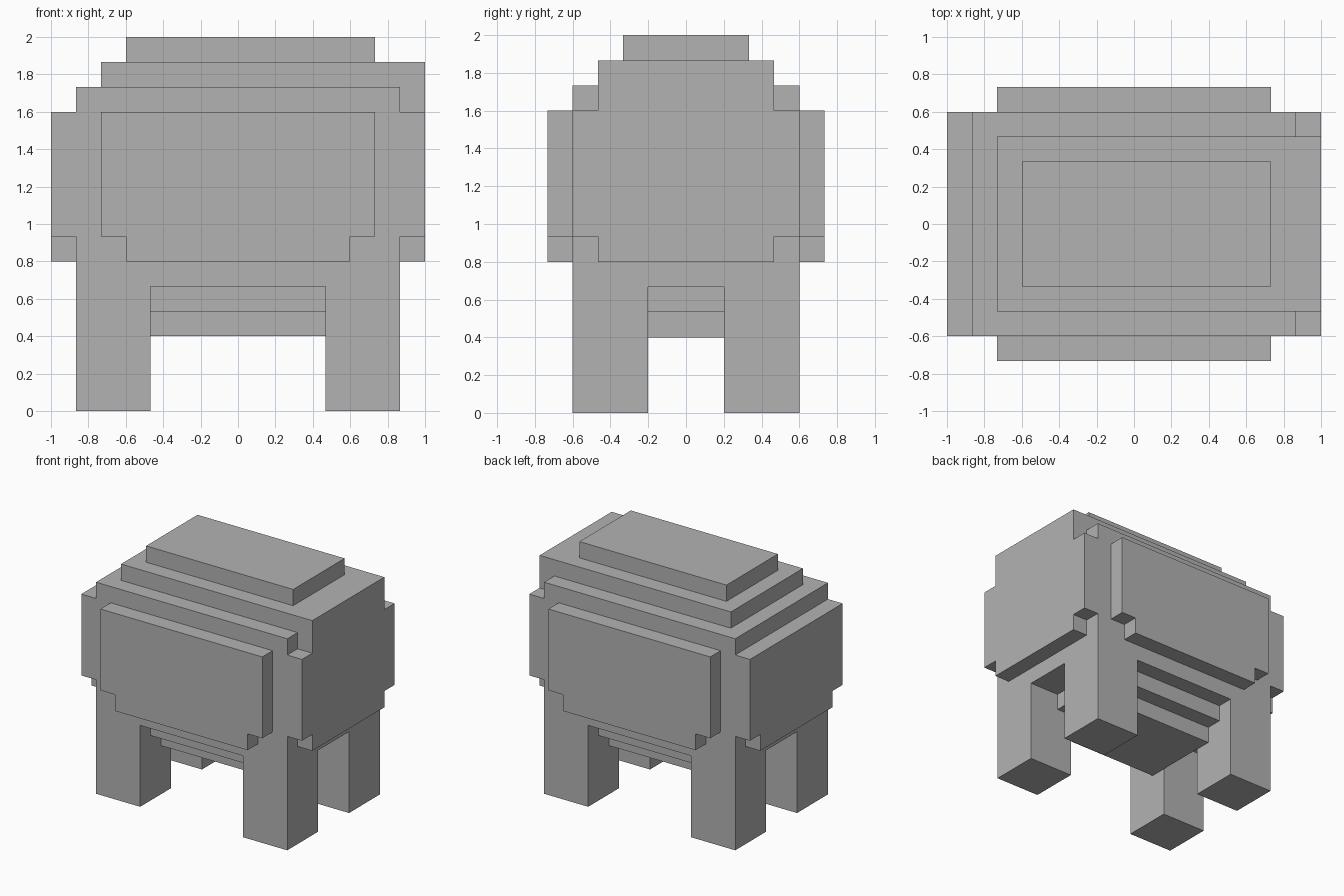
import bpy
import bmesh
from mathutils import Vector

cube = bpy.data.objects.get("Cube")
if cube:
    bpy.data.objects.remove(cube, do_unlink=True)

U = 2 / 15  # one block of the grid

grey = bpy.data.materials.new("plain grey")
grey.use_nodes = True
COLOUR = (0.45, 0.45, 0.45, 1)
grey.diffuse_color = COLOUR
grey.node_tree.nodes["Principled BSDF"].inputs["Base Color"].default_value = COLOUR


def slab(name, outline, axis, start, end):
    """Extrude an outline (other horizontal axis or x, then y/z) along an axis, in blocks."""
    def place(a, b):
        co = {"x": (start, a, b), "y": (a, start, b), "z": (a, b, start)}[axis]
        return Vector(co) * U
    bm = bmesh.new()
    face = bm.faces.new([bm.verts.new(place(a, b)) for a, b in outline])
    push = Vector([float(axis == k) for k in "xyz"]) * (end - start) * U
    grown = bmesh.ops.extrude_face_region(bm, geom=[face], use_keep_orig=True)
    moved = [v for v in grown["geom"] if isinstance(v, bmesh.types.BMVert)]
    bmesh.ops.translate(bm, verts=moved, vec=push)
    bmesh.ops.recalc_face_normals(bm, faces=bm.faces)
    mesh = bpy.data.meshes.new(name)
    bm.to_mesh(mesh)
    bm.free()
    mesh.materials.append(grey)
    obj = bpy.data.objects.new(name, mesh)
    bpy.context.collection.objects.link(obj)
    return obj


def block(name, left, right, half_depth, bottom, top, mid_y=0):
    """Box between two x values, centred on mid_y."""
    near, far = mid_y - half_depth, mid_y + half_depth
    outline = [(left, near), (right, near), (right, far), (left, far)]
    return slab(name, outline, "z", bottom, top)


def panel_outline(half, raised=False):
    """Panel shape with notched lower corners, and a raised middle if asked."""
    inner = half - 1
    side = [(inner, 6), (inner, 7), (half, 7), (half, 12)]
    if raised:
        side += [(inner, 12), (inner, 14)]
    return side + [(-a, b) for a, b in reversed(side)]


# Main body and stepped top
block("body", -6.5, 6.5, 4.5, 5, 13)
block("upper_step", -5.5, 6.5, 3.5, 13, 14)
block("top_cap", -4.5, 5.5, 2.5, 14, 15)

# Stepped belly
block("belly_step", -4.5, 4.5, 3.5, 4, 5)
block("belly_bottom", -3.5, 3.5, 2.5, 3, 4)

# Raised panels around the body
slab("front_panel", panel_outline(5.5), "y", -5.5, -4.5)
slab("back_panel", panel_outline(5.5), "y", 4.5, 5.5)
slab("right_panel", panel_outline(4.5), "x", -7.5, -6.5)
slab("left_panel", panel_outline(4.5, raised=True), "x", 6.5, 7.5)

# Four legs
for side, x in (("right", -5), ("left", 5)):
    for end, y in (("front", -3), ("back", 3)):
        block(f"{end}_{side}_leg", x - 1.5, x + 1.5, 1.5, 0, 5, mid_y=y)
